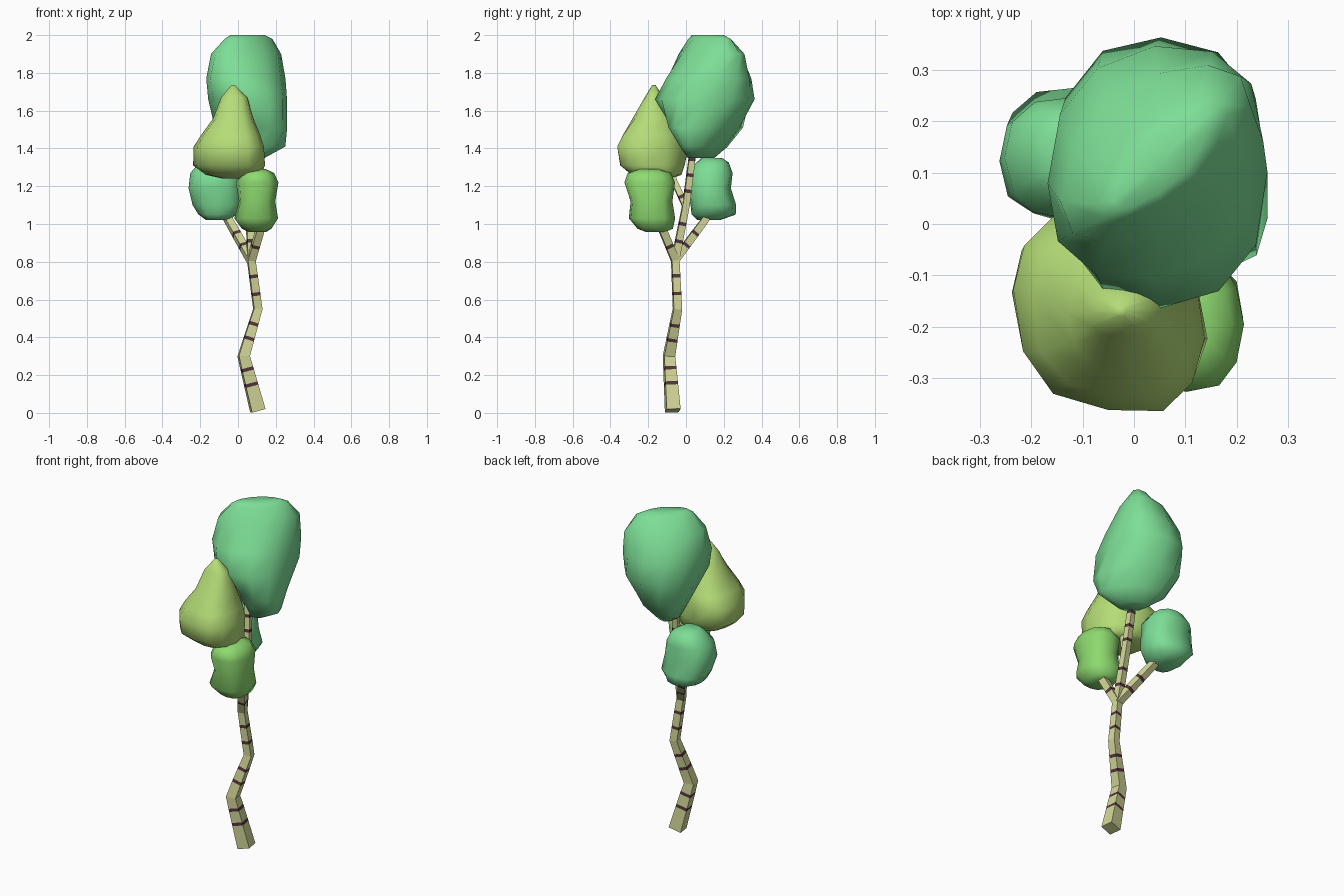
import bpy, bmesh, random
from math import sin, cos, pi, copysign
from mathutils import Vector

if "Cube" in bpy.data.objects:
    bpy.data.objects.remove(bpy.data.objects["Cube"])

random.seed(4)


def material(name, rgb):
    m = bpy.data.materials.new(name)
    m.diffuse_color = (*rgb, 1)
    m.use_nodes = True
    m.node_tree.nodes["Principled BSDF"].inputs["Base Color"].default_value = m.diffuse_color
    return m


BARK = material("bark", (0.64, 0.66, 0.31))
BAND = material("bark_band", (0.085, 0.035, 0.045))
TEAL = material("leaf_teal", (0.205, 0.73, 0.305))
LIME = material("leaf_lime", (0.46, 0.72, 0.185))
GREEN = material("leaf_green", (0.27, 0.70, 0.16))


def finish(name, bm, mats, smooth):
    bmesh.ops.recalc_face_normals(bm, faces=bm.faces)
    me = bpy.data.meshes.new(name)
    bm.to_mesh(me)
    bm.free()
    for m in mats:
        me.materials.append(m)
    for p in me.polygons:
        p.use_smooth = smooth
    bpy.context.collection.objects.link(bpy.data.objects.new(name, me))


def limb(name, path, halves, gap, start):
    """Square tapered limb along a path, with dark bands every gap."""
    pts = [Vector(p) for p in path]
    dirs = [(b - a).normalized() for a, b in zip(pts, pts[1:])]
    stations = []                      # (centre, direction, half width, band above?)
    travelled, next_band = 0.0, start
    for i, d in enumerate(dirs):
        length = (pts[i + 1] - pts[i]).length
        bend = (dirs[max(i - 1, 0)] + d).normalized()
        stations.append((pts[i], bend, halves[i], False))
        while next_band + 0.035 < travelled + length:
            if next_band > travelled + 0.02:
                for s, dark in ((0, True), (0.018, False)):
                    t = (next_band + s - travelled) / length
                    w = halves[i] + (halves[i + 1] - halves[i]) * t
                    stations.append((pts[i].lerp(pts[i + 1], t), d, w, dark))
            next_band += gap * random.uniform(0.9, 1.1)
        travelled += length
    stations.append((pts[-1], dirs[-1], halves[-1], False))

    bm = bmesh.new()
    rings = []
    for c, d, w, _ in stations:
        side = Vector((cos(0.15), sin(0.15), 0))
        side = (side - d * side.dot(d)).normalized()
        other = d.cross(side)
        rings.append([bm.verts.new(c + side * w * a + other * w * b)
                      for a, b in ((1, 1), (-1, 1), (-1, -1), (1, -1))])
    for st, lo, hi in zip(stations, rings, rings[1:]):
        for j in range(4):
            f = bm.faces.new((lo[j], lo[(j + 1) % 4], hi[(j + 1) % 4], hi[j]))
            f.material_index = 1 if st[3] else 0
    bm.faces.new(rings[0])
    bm.faces.new(rings[-1])
    finish(name, bm, (BARK, BAND), False)


def boxy(v, power):
    return copysign(abs(v) ** power, v)


def foliage(name, mat, rows, lump=0.05, power=0.82, n=12):
    """Leaf clump lofted from rows of (z, x min, x max, y min, y max, skew)."""
    bm = bmesh.new()
    rings = []
    for z, x0, x1, y0, y1, k in rows:
        ring = []
        for j in range(n):
            t = 2 * pi * j / n
            r = 1.02 - lump * random.random()
            ring.append(bm.verts.new((
                (x0 + x1) / 2 + (x1 - x0) / 2 * boxy(cos(t), power) * r,
                (y0 + y1) / 2 + (y1 - y0) / 2 * boxy(sin(t + k), power) * r, z)))
        rings.append(ring)
    for lo, hi in zip(rings, rings[1:]):
        for j in range(n):
            bm.faces.new((lo[j], lo[(j + 1) % n], hi[(j + 1) % n], hi[j]))
    for ring in (rings[0], rings[-1]):
        mid = bm.verts.new(sum((v.co for v in ring), Vector()) / n)
        for j in range(n):
            bm.faces.new((ring[j], ring[(j + 1) % n], mid))
    finish(name, bm, (mat,), True)


# Trunk and branches
fork = (0.07, -0.057, 0.81)
limb("trunk", [(0.105, -0.07, 0.012), (0.03, -0.09, 0.3), (0.105, -0.045, 0.55), fork,
               (0.07, -0.053, 0.84)], [0.037, 0.029, 0.022, 0.02, 0.02], 0.088, 0.135)
limb("main_branch", [fork, (0.06, 0.0, 1.1), (0.04, 0.045, 1.45)],
     [0.02, 0.018, 0.016], 0.09, 0.09)
limb("back_branch", [fork, (-0.05, 0.10, 1.02), (-0.11, 0.14, 1.12)],
     [0.021, 0.019, 0.016], 0.08, 0.09)
limb("front_branch", [fork, (0.115, -0.12, 0.96), (0.14, -0.15, 1.04)],
     [0.021, 0.02, 0.016], 0.07, 0.075)
limb("upper_branch", [(0.06, 0.0, 1.09), (0.02, -0.06, 1.22), (0.0, -0.1, 1.33)],
     [0.016, 0.015, 0.013], 0.07, 0.05)

# Leaf clumps
foliage("top_foliage", TEAL, [
    (1.35, 0.01, 0.14, 0.01, 0.15, -0.4),
    (1.41, -0.07, 0.25, -0.03, 0.22, -0.6),
    (1.51, -0.12, 0.26, -0.09, 0.30, -0.45),
    (1.66, -0.155, 0.26, -0.16, 0.365, 0.0),
    (1.77, -0.17, 0.25, -0.11, 0.35, 0.15),
    (1.90, -0.14, 0.23, -0.04, 0.31, 0.5),
    (1.98, -0.07, 0.18, 0.01, 0.24, 0.8),
    (2.00, -0.04, 0.14, 0.03, 0.20, 0.9)], 0.03, 0.9)
foliage("front_foliage", LIME, [
    (1.24, -0.08, 0.06, -0.24, -0.08, 0),
    (1.26, -0.17, 0.125, -0.29, -0.02, -0.1),
    (1.31, -0.24, 0.14, -0.355, 0.0, -0.2),
    (1.41, -0.24, 0.14, -0.37, 0.02, -0.2),
    (1.47, -0.20, 0.12, -0.34, -0.01, -0.15),
    (1.56, -0.13, 0.08, -0.285, -0.06, 0),
    (1.67, -0.09, 0.05, -0.22, -0.12, 0),
    (1.735, -0.035, -0.015, -0.18, -0.16, 0)], 0.05, 0.85)
foliage("lower_front_foliage", GREEN, [
    (0.957, 0.06, 0.15, -0.21, -0.11, 0),
    (0.975, 0.02, 0.18, -0.26, -0.07, 0),
    (1.03, -0.025, 0.215, -0.31, -0.055, 0),
    (1.12, 0.0, 0.20, -0.295, -0.07, 0),
    (1.22, -0.01, 0.215, -0.33, -0.06, 0),
    (1.27, 0.02, 0.19, -0.315, -0.08, 0),
    (1.29, 0.07, 0.15, -0.25, -0.14, 0)], 0.08)
foliage("lower_back_foliage", TEAL, [
    (1.02, -0.17, -0.05, 0.06, 0.18, 0),
    (1.05, -0.21, 0.0, 0.03, 0.265, 0),
    (1.10, -0.25, 0.03, 0.02, 0.27, 0),
    (1.19, -0.262, 0.02, 0.0, 0.245, 0),
    (1.27, -0.25, 0.015, 0.01, 0.25, 0),
    (1.325, -0.21, -0.02, 0.05, 0.23, 0),
    (1.35, -0.17, -0.07, 0.08, 0.19, 0)], 0.09)
